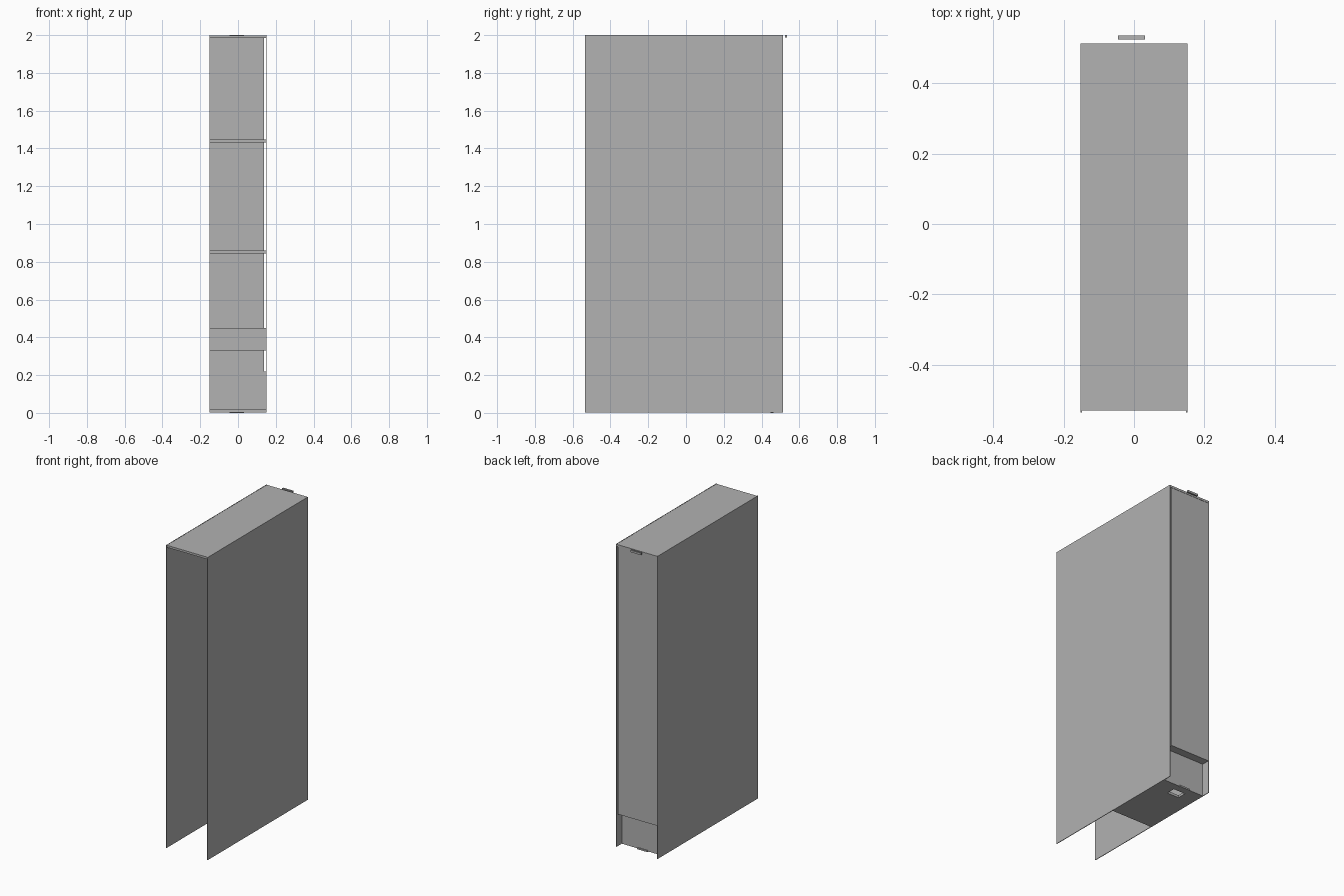
import bpy

cube = bpy.data.objects.get("Cube")
if cube:
    bpy.data.objects.remove(cube, do_unlink=True)

GREY = (0.445, 0.445, 0.445, 1)
mat = bpy.data.materials.new("plain_grey")
mat.use_nodes = True
mat.diffuse_color = GREY
mat.node_tree.nodes["Principled BSDF"].inputs["Base Color"].default_value = GREY


def box(name, x, y, z):
    """Box given by its (low, high) range on each axis."""
    bpy.ops.mesh.primitive_cube_add(size=1)
    ob = bpy.context.object
    ob.name = name
    ranges = (x, y, z)
    for v in ob.data.vertices:
        for i, (low, high) in enumerate(ranges):
            v.co[i] = high if v.co[i] > 0 else low
    ob.data.materials.append(mat)
    return ob


HALF, SKIN = 0.152, 0.004
FRONT, BACK = -0.535, 0.513
RECESS = 0.458          # rear face of the toe recess
SHELF_FRONT = -0.02
inner = (-HALF + SKIN, HALF - SKIN)

# Thin side panels and the full depth top
for name, side in (("left_panel", 1), ("right_panel", -1)):
    x = sorted((side * HALF, side * (HALF - SKIN)))
    box(name, x, (FRONT, BACK), (0.003, 2))
box("top_panel", inner, (FRONT + 0.005, BACK), (1.985, 1.999))

# Thick back in two lengths, leaving a narrow slot along the left side
back_x = (-HALF + SKIN, 0.138)
box("upper_back", back_x, (RECESS - 0.003, BACK - 0.002), (1.095, 1.985))
box("lower_back", back_x, (RECESS - 0.007, BACK - 0.002), (0.22, 1.095))

# Toe board below the back, and a rail across the inside
box("toe_board", inner, (RECESS - 0.012, RECESS), (0.018, 0.22))
box("inner_rail", inner, (RECESS - 0.025, RECESS - 0.007), (0.33, 0.45))

# Shelves
for name, z in (("lower_shelf", 0.845), ("upper_shelf", 1.432)):
    box(name, inner, (SHELF_FRONT, RECESS - 0.004), (z, z + 0.016))

# Bottom with a small square opening
hole_x, hole_y = (-0.05, 0.035), (0.35, 0.41)
bottom_z = (0.003, 0.019)
box("bottom_front", inner, (SHELF_FRONT, hole_y[0]), bottom_z)
box("bottom_rear", inner, (hole_y[1], RECESS), bottom_z)
box("bottom_left", (hole_x[1], inner[1]), hole_y, bottom_z)
box("bottom_right", (inner[0], hole_x[0]), hole_y, bottom_z)

# Small catches at the back
catch_x = (-0.045, 0.031)
box("top_catch", catch_x, (0.524, 0.535), (1.987, 2))
box("bottom_catch", catch_x, (0.448, 0.464), (0, 0.01))
